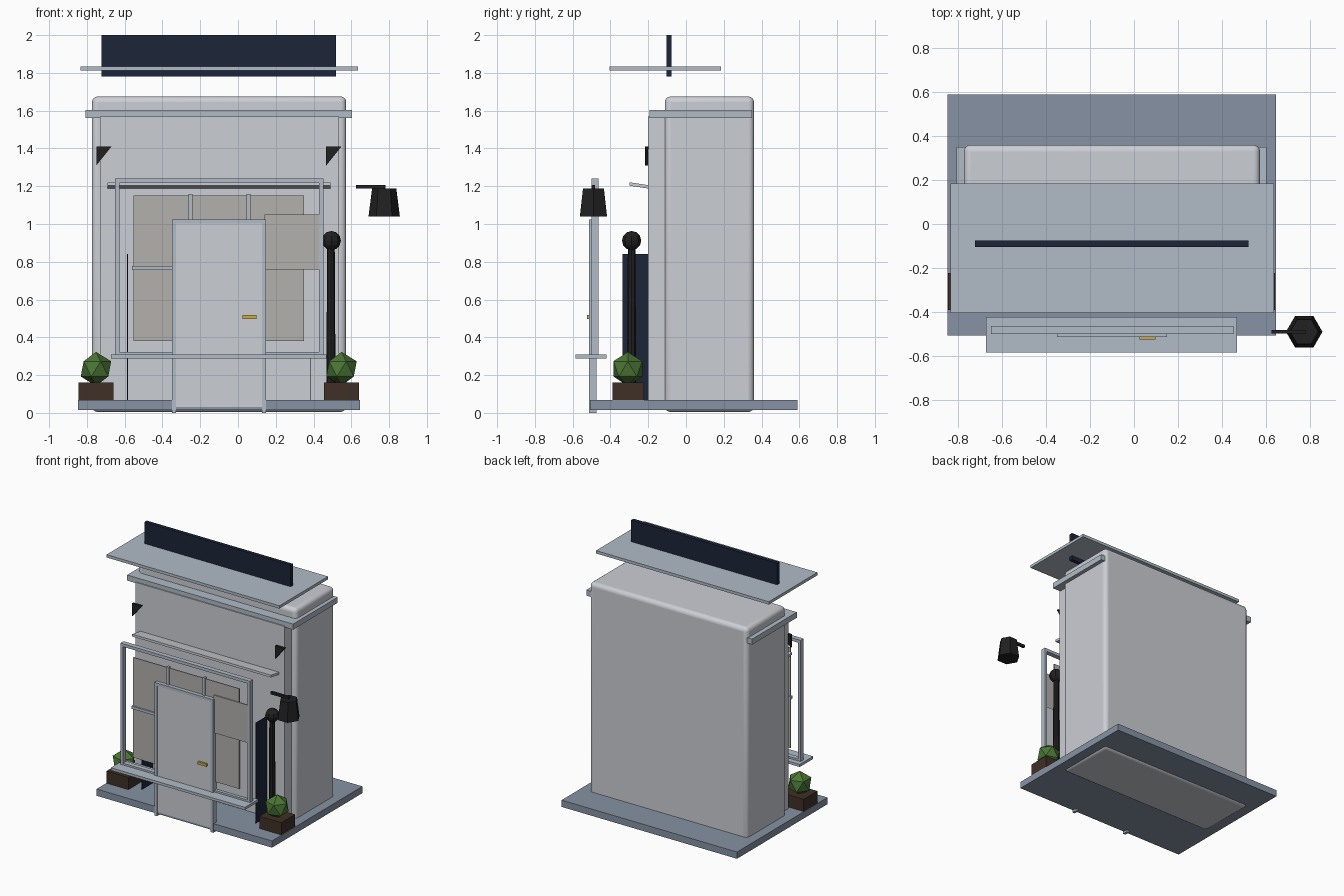
import bpy, bmesh, math
from mathutils import Matrix

if "Cube" in bpy.data.objects:
    bpy.data.objects.remove(bpy.data.objects["Cube"])

def material(name, rgb):
    m = bpy.data.materials.new(name)
    m.diffuse_color = (*rgb, 1)
    m.use_nodes = True
    m.node_tree.nodes["Principled BSDF"].inputs["Base Color"].default_value = m.diffuse_color
    return m

WALL = material("wall_paint", (0.60, 0.62, 0.66))
TRIM = material("trim_paint", (0.44, 0.50, 0.57))
STONE = material("base_stone", (0.24, 0.29, 0.37))
NAVY = material("navy_paint", (0.012, 0.018, 0.04))
BLACK = material("black_metal", (0.015, 0.015, 0.015))
GLASS = material("pane_grey", (0.45, 0.44, 0.42))
WOOD = material("planter_wood", (0.05, 0.03, 0.02))
LEAF = material("bush_leaf", (0.07, 0.18, 0.035))
GOLD = material("brass", (0.6, 0.40, 0.06))

def finish(name, bm, mat):
    bmesh.ops.recalc_face_normals(bm, faces=bm.faces)
    me = bpy.data.meshes.new(name)
    bm.to_mesh(me)
    bm.free()
    ob = bpy.data.objects.new(name, me)
    bpy.context.collection.objects.link(ob)
    me.materials.append(mat)
    return ob

def box(name, x, y, z, mat, bevel=0):
    """Box from (min, max) ranges."""
    bm = bmesh.new()
    mids = [(a + b) / 2 for a, b in (x, y, z)]
    size = [b - a for a, b in (x, y, z)]
    bmesh.ops.create_cube(bm, size=1, matrix=Matrix.Translation(mids) @ Matrix.Diagonal((*size, 1)))
    ob = finish(name, bm, mat)
    if bevel:
        mod = ob.modifiers.new("bevel", "BEVEL")
        mod.width, mod.segments = bevel, 4
        bpy.context.view_layer.objects.active = ob
        ob.select_set(True)
        bpy.ops.object.shade_smooth_by_angle()
        ob.select_set(False)
    return ob

def prism(name, pts, vec, mat):
    """Extrude a planar profile along vec."""
    bm = bmesh.new()
    face = bm.faces.new([bm.verts.new(p) for p in pts])
    ext = bmesh.ops.extrude_face_region(bm, geom=[face])
    bmesh.ops.translate(bm, vec=vec, verts=[v for v in ext["geom"] if isinstance(v, bmesh.types.BMVert)])
    return finish(name, bm, mat)

def cone(name, loc, r1, r2, h, sides, mat, turn=0):
    bm = bmesh.new()
    bmesh.ops.create_cone(bm, cap_ends=True, segments=sides, radius1=r1, radius2=r2, depth=h,
                          matrix=Matrix.Translation(loc) @ Matrix.Rotation(turn, 4, "Z"))
    return finish(name, bm, mat)

# Ground slab, building body and facade
box("base_slab", (-0.847, 0.645), (-0.508, 0.59), (0.016, 0.068), STONE)
box("building_body", (-0.773, 0.573), (-0.112, 0.36), (0.005, 1.675), WALL, 0.03)
box("facade", (-0.73, 0.535), (-0.2, -0.1), (0.068, 1.57), WALL)
box("cornice", (-0.808, 0.603), (-0.192, 0.35), (1.56, 1.603), TRIM)

# Floating roof plate and blank sign board
box("roof_plate", (-0.834, 0.636), (-0.405, 0.185), (1.812, 1.834), TRIM)
box("sign_board", (-0.722, 0.52), (-0.104, -0.076), (1.78, 2.0), NAVY)

# Triangular brackets and narrow tilted canopy
for side, x in (("left", -0.75), ("right", 0.467)):
    prism("bracket_" + side, [(x, -0.216, 1.41), (x + 0.08, -0.216, 1.41), (x, -0.216, 1.31)],
          (0, 0.017, 0), BLACK)
prism("canopy", [(-0.69, -0.3, 1.203), (-0.69, -0.195, 1.187), (-0.69, -0.195, 1.205), (-0.69, -0.3, 1.221)],
      (1.18, 0, 0), WALL)

# Window frame and sill
for side, x in (("left", -0.65), ("right", 0.43)):
    box("window_jamb_" + side, (x, x + 0.022), (-0.5, -0.463), (0.31, 1.24), TRIM)
box("window_head", (-0.65, 0.452), (-0.5, -0.463), (1.217, 1.24), TRIM)
box("window_bottom_rail", (-0.65, 0.452), (-0.5, -0.463), (0.305, 0.322), TRIM)
box("window_sill", (-0.672, 0.468), (-0.585, -0.422), (0.288, 0.308), TRIM)

# Panes and glazing bars
box("main_pane", (-0.552, 0.35), (-0.485, -0.478), (0.38, 1.15), GLASS)
box("upper_side_pane", (0.14, 0.428), (-0.497, -0.488), (0.76, 1.05), GLASS)
box("lower_side_pane", (0.14, 0.428), (-0.476, -0.472), (0.32, 0.76), WALL)
for i, x in enumerate((-0.262, 0.045)):
    box("glazing_bar_%d" % i, (x, x + 0.02), (-0.495, -0.472), (0.385, 1.16), TRIM)
box("glazing_crossbar", (-0.56, 0.14), (-0.495, -0.472), (0.757, 0.778), TRIM)

# Thin side sheets of the display recess
for side, x in (("left", -0.585), ("right", 0.385)):
    box("recess_side_" + side, (x - 0.002, x + 0.002), (-0.335, -0.195), (0.068, 0.84), NAVY)

# Door, its frame and handle
box("door", (-0.33, 0.13), (-0.51, -0.485), (0.03, 1.005), WALL)
for side, x in (("left", -0.35), ("right", 0.128)):
    box("door_jamb_" + side, (x, x + 0.021), (-0.514, -0.475), (0.0, 1.023), TRIM)
box("door_head", (-0.35, 0.149), (-0.514, -0.475), (1.002, 1.023), TRIM)
box("door_handle", (0.025, 0.098), (-0.525, -0.508), (0.498, 0.518), GOLD)

# Planters with low-poly bushes
for side, x in (("left", -0.752), ("right", 0.548)):
    box("planter_" + side, (x - 0.093, x + 0.093), (-0.39, -0.223), (0.068, 0.162), WOOD)
    bm = bmesh.new()
    bmesh.ops.create_icosphere(bm, subdivisions=1, radius=0.09, matrix=Matrix.Translation((x, -0.308, 0.233)))
    finish("bush_" + side, bm, LEAF)

# Bollard with ball top
cone("bollard_post", (0.492, -0.288, 0.475), 0.025, 0.02, 0.82, 8, BLACK)
bm = bmesh.new()
bmesh.ops.create_uvsphere(bm, u_segments=8, v_segments=6, radius=0.051,
                          matrix=Matrix.Translation((0.494, -0.288, 0.912)))
finish("bollard_ball", bm, BLACK)

# Lantern on an arm
cone("lantern_shade", (0.774, -0.49, 1.115), 0.083, 0.064, 0.148, 6, BLACK, math.pi / 2)
box("lantern_arm", (0.626, 0.78), (-0.499, -0.481), (1.187, 1.207), BLACK)
